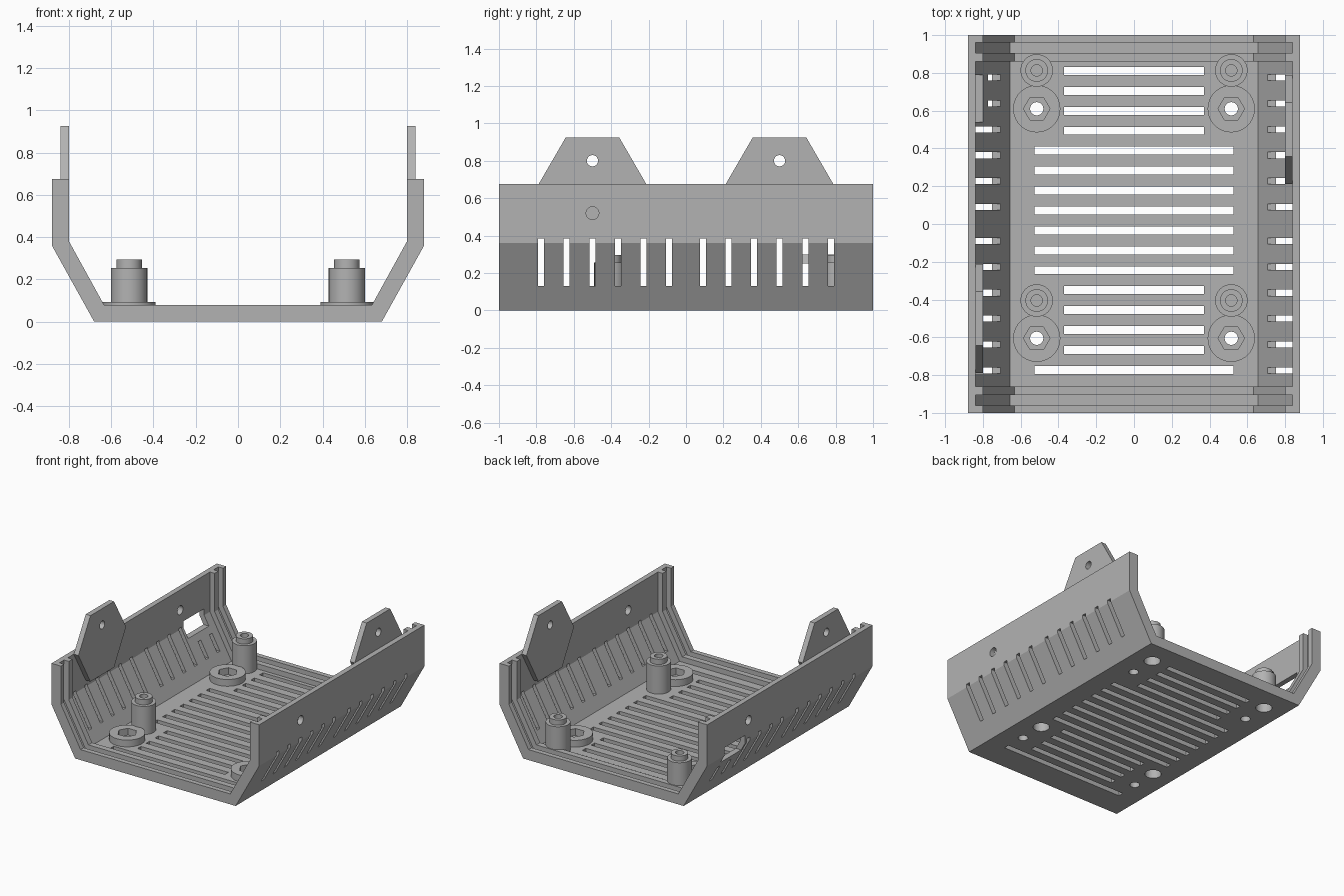
import bpy, bmesh, math
from mathutils import Matrix, Vector

cube = bpy.data.objects.get("Cube")
if cube:
    bpy.data.objects.remove(cube, do_unlink=True)

grey = bpy.data.materials.new("plain grey")
grey.use_nodes = True
grey.diffuse_color = (0.45, 0.45, 0.45, 1)
for node in grey.node_tree.nodes:
    if node.type == 'BSDF_PRINCIPLED':
        node.inputs["Base Color"].default_value = grey.diffuse_color


def finish(name, bm, smooth=False):
    bmesh.ops.recalc_face_normals(bm, faces=bm.faces)
    mesh = bpy.data.meshes.new(name)
    bm.to_mesh(mesh)
    bm.free()
    mesh.materials.append(grey)
    ob = bpy.data.objects.new(name, mesh)
    bpy.context.collection.objects.link(ob)
    if smooth:
        select(ob)
        bpy.ops.object.shade_smooth_by_angle(angle=math.radians(30))
    return ob


def select(ob):
    bpy.ops.object.select_all(action='DESELECT')
    ob.select_set(True)
    bpy.context.view_layer.objects.active = ob


def prism(bm, points, direction):
    face = bm.faces.new([bm.verts.new(p) for p in points])
    made = bmesh.ops.extrude_face_region(bm, geom=[face])["geom"]
    verts = [v for v in made if isinstance(v, bmesh.types.BMVert)]
    bmesh.ops.translate(bm, verts=verts, vec=direction)


def box(bm, x0, x1, y0, y1, z0, z1):
    ring = [(x0, y0, z0), (x1, y0, z0), (x1, y1, z0), (x0, y1, z0)]
    prism(bm, ring, Vector((0, 0, z1 - z0)))


def cylinder(bm, centre, radius, depth, sides=32, along_x=False):
    turn = Matrix.Rotation(math.pi / 2, 4, 'Y') if along_x else Matrix.Identity(4)
    bmesh.ops.create_cone(bm, cap_ends=True, segments=sides, radius1=radius,
                          radius2=radius, depth=depth,
                          matrix=Matrix.Translation(centre) @ turn)


def cut(ob, bm):
    cutter = finish("cutter", bm)
    cutter.hide_render = True
    mod = ob.modifiers.new("cut", 'BOOLEAN')
    mod.operation, mod.solver, mod.object = 'DIFFERENCE', 'EXACT', cutter
    select(ob)
    bpy.ops.object.modifier_apply(modifier=mod.name)
    bpy.data.objects.remove(cutter, do_unlink=True)


# Half cross-section of the tray, inset by a wall thickness
def half_section(t):
    return [(0.88 - t, 0.675), (0.88 - t, 0.36 + 0.268 * t), (0.68 - 0.577 * t, t)]


def channel(name, outer, inner, y0, y1):
    def full(t):
        half = half_section(t)
        return half + [(-x, z) for x, z in reversed(half)]
    bm = bmesh.new()
    ring = full(outer) + full(inner)[::-1]
    prism(bm, [(x, y0, z) for x, z in ring], Vector((0, y1 - y0, 0)))
    return finish(name, bm)


tray = channel("tray_shell", 0, 0.04, -1, 1)

# Paired ribs at both ends hold a panel groove between them
for end, s in (("back", 1), ("front", -1)):
    for kind, a, b in (("outer", 0.962, 1), ("inner", 0.86, 0.905)):
        channel(f"{end}_{kind}_rib", 0.04, 0.08, min(s * a, s * b), max(s * a, s * b))

# Openings in the tray
bm = bmesh.new()
for side in (-1, 1):
    x0, x1 = sorted((side * 0.6, side * 1.0))
    for s in (-1, 1):
        for i in range(6):
            y = s * (0.09 + 0.137 * i)
            top = 0.25 if side < 0 and y > 0.6 else 0.385
            box(bm, x0, x1, y - 0.016, y + 0.016, 0.13, top)
    cylinder(bm, (side * 0.86, -side * 0.5, 0.52), 0.034, 0.2, along_x=True)
box(bm, -1.0, -0.6, 0.54, 0.79, 0.298, 0.42)
for i in range(16):
    y = 0.81 - 0.1055 * i
    half = 0.37 if i < 4 or 11 <= i < 15 else 0.527
    box(bm, -half, half, y - 0.021, y + 0.021, -0.1, 0.06)
post_spots = [(x, y) for x in (-0.515, 0.515) for y in (0.813, -0.405)]
boss_spots = [(x, y) for x in (-0.515, 0.515) for y in (0.61, -0.605)]
for x, y in post_spots:
    cylinder(bm, (x, y, 0), 0.058, 0.2)
for x, y in boss_spots:
    cylinder(bm, (x, y, 0), 0.035, 0.2)
cut(tray, bm)

# Stepped standoff posts, hollow from below and above
post_profile = [(0, 0.2), (0.03, 0.2), (0.03, 0.295), (0.06, 0.295), (0.06, 0.255),
                (0.086, 0.255), (0.086, 0.04), (0.058, 0.04), (0.058, 0.16), (0, 0.16)]
for n, (x, y) in enumerate(post_spots):
    bm = bmesh.new()
    verts = [bm.verts.new((r, 0, z)) for r, z in post_profile]
    edges = [bm.edges.new(pair) for pair in zip(verts, verts[1:])]
    bmesh.ops.spin(bm, geom=verts + edges, cent=(0, 0, 0), axis=(0, 0, 1),
                   angle=math.tau, steps=32)
    bmesh.ops.remove_doubles(bm, verts=bm.verts, dist=0.0005)
    post = finish(f"standoff_post_{n + 1}", bm, smooth=True)
    post.location = (x, y, 0)

# Low round bosses with hexagonal nut pockets
for n, (x, y) in enumerate(boss_spots):
    bm = bmesh.new()
    cylinder(bm, (x, y, 0.066), 0.125, 0.052, sides=40)
    boss = finish(f"nut_boss_{n + 1}", bm)
    bm = bmesh.new()
    cylinder(bm, (x, y, 0.066), 0.07, 0.1, sides=6)
    bmesh.ops.rotate(bm, verts=bm.verts, cent=(x, y, 0),
                     matrix=Matrix.Rotation(math.pi / 6, 3, 'Z'))
    cut(boss, bm)
    select(boss)
    bpy.ops.object.shade_smooth_by_angle(angle=math.radians(30))

# Hexagonal mounting tabs inside the walls, on opposite corners
tab_half = [(0.143, 0.925), (0.288, 0.675), (0.143, 0.42)]
tab_outline = tab_half + [(-y, z) for y, z in reversed(tab_half)]
for name, side in (("left_mounting_tab", 1), ("right_mounting_tab", -1)):
    bm = bmesh.new()
    prism(bm, [(side * 0.80, side * 0.5 + y, z) for y, z in tab_outline],
          Vector((side * 0.04, 0, 0)))
    tab = finish(name, bm)
    bm = bmesh.new()
    cylinder(bm, (side * 0.82, side * 0.5, 0.80), 0.03, 0.2, along_x=True)
    cut(tab, bm)
